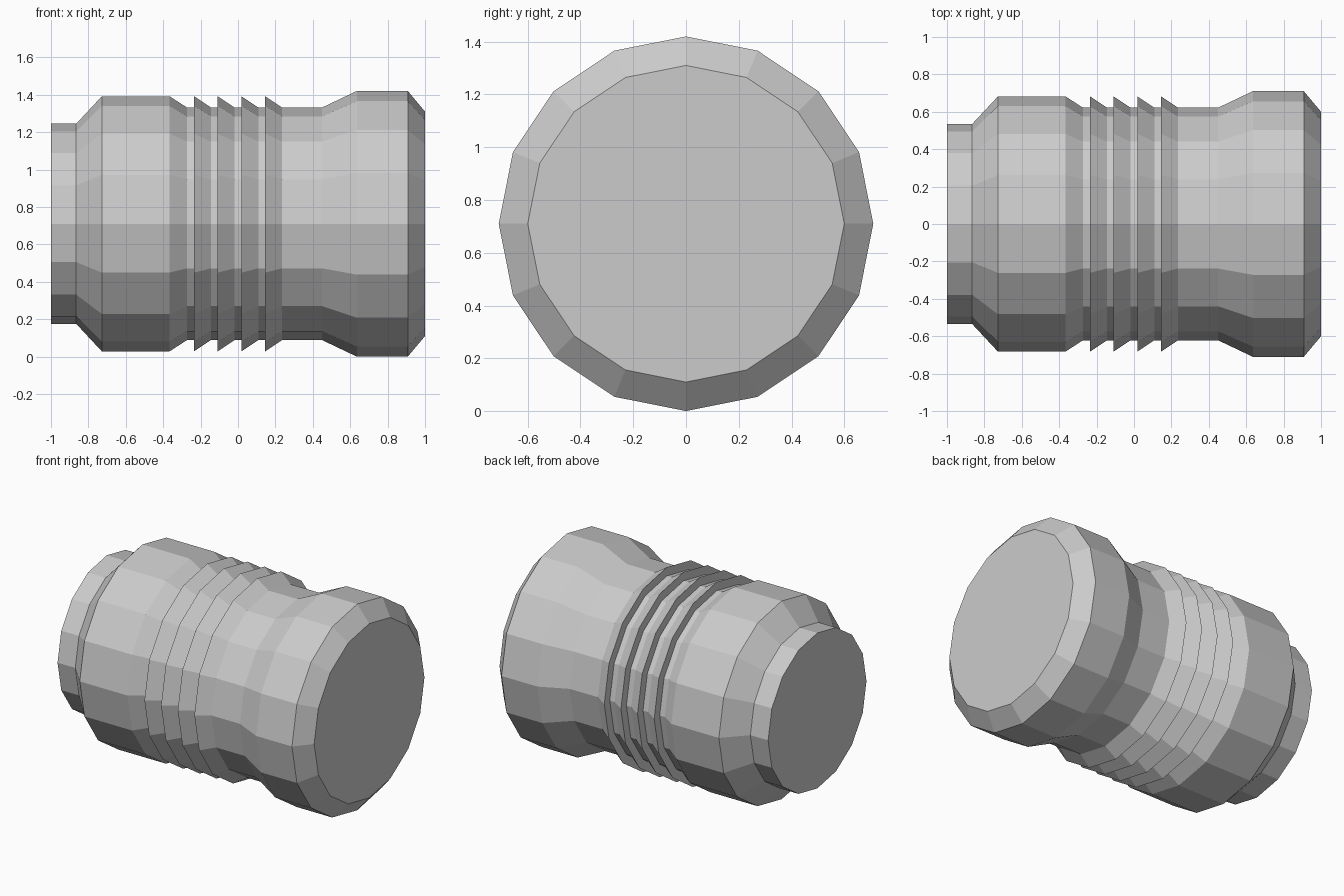
import bpy, bmesh
from math import cos, sin, tau

if "Cube" in bpy.data.objects:
    bpy.data.objects.remove(bpy.data.objects["Cube"])

SIDES, R_MAX = 16, 0.71
R_BODY, R_NECK = 0.682, 0.622

# Outline as (x, radius): stub and wide body
profile = [(-1, 0.535), (-0.865, 0.535), (-0.728, R_BODY), (-0.366, R_BODY), (-0.273, R_NECK)]
# Four saw-tooth grip ridges
for i in range(4):
    x = -0.235 + i * 0.1267
    profile += [(x, R_NECK), (x, R_BODY), (x + 0.09, R_NECK)]
# Flared head with chamfered end
profile += [(0.45, R_NECK), (0.635, R_MAX), (0.908, R_MAX), (1, 0.6)]

# Revolve the outline around the x axis and cap both ends
bm = bmesh.new()
rings = [[bm.verts.new((x, r * cos(tau * k / SIDES), R_MAX + r * sin(tau * k / SIDES)))
          for k in range(SIDES)] for x, r in profile]
for a, b in zip(rings, rings[1:]):
    for k in range(SIDES):
        n = (k + 1) % SIDES
        bm.faces.new((a[k], a[n], b[n], b[k]))
bm.faces.new(rings[0])
bm.faces.new(rings[-1])
bmesh.ops.recalc_face_normals(bm, faces=bm.faces[:])

mesh = bpy.data.meshes.new("ridged_plug")
bm.to_mesh(mesh)
bm.free()
bpy.context.collection.objects.link(bpy.data.objects.new("ridged_plug", mesh))
